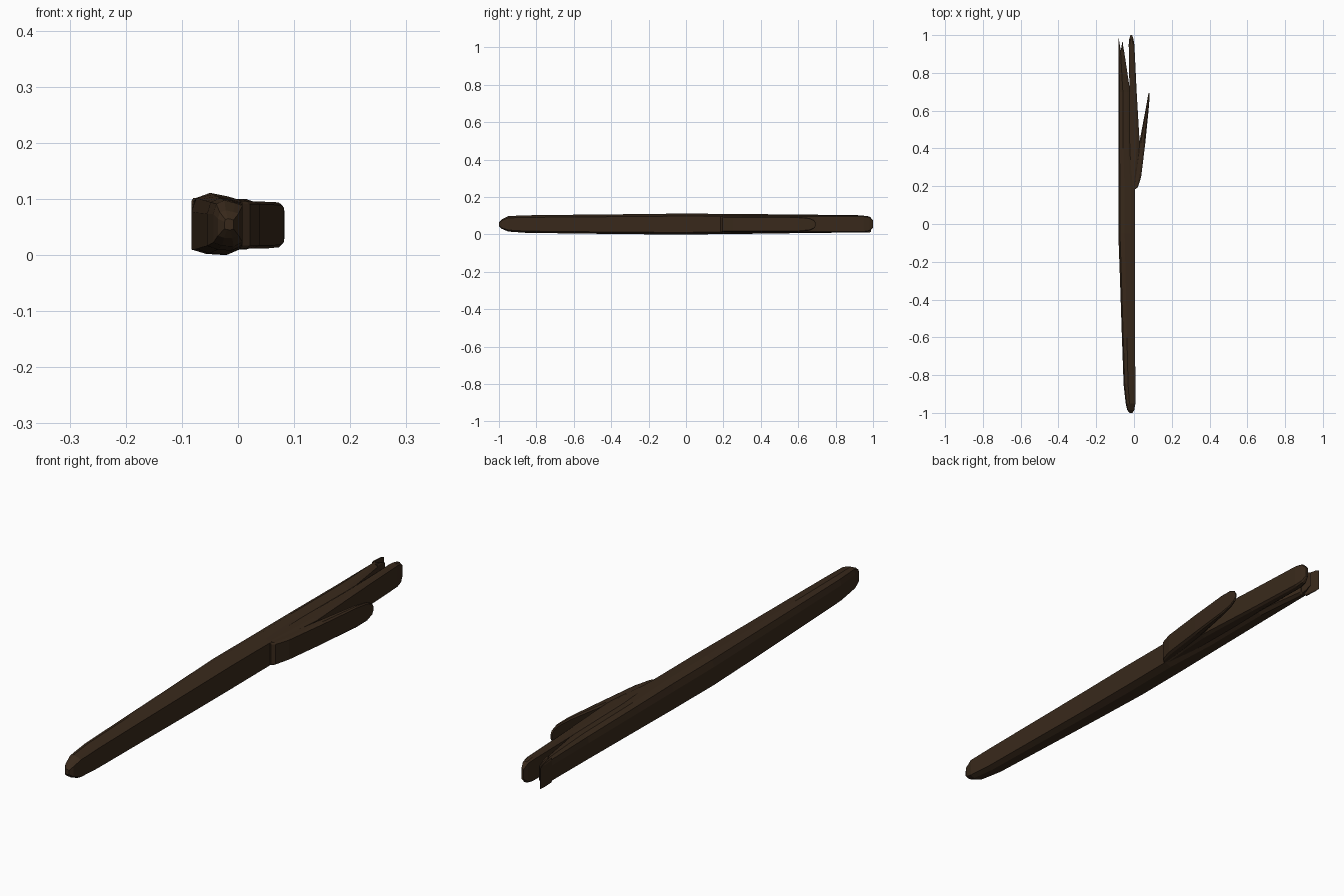
import bpy, bmesh

bark = bpy.data.materials.new("dark_bark")
bark.diffuse_color = (0.04, 0.022, 0.011, 1)

# Cross-sections as fractions of width and height
LOG = [(0, .09), (.3, .02), (.7, 0), (1, .1), (1, .88), (.75, .94), (.38, 1), (.1, .92), (0, .7)]
SLAB = [(0, .06), (.25, 0), (.75, 0), (1, .06), (1, .94), (.75, 1), (.25, 1), (0, .94)]


def loft(name, profile, stations):
    """Skin a profile along y; each station is (y, left, right, bottom, top)."""
    bm = bmesh.new()
    rings = []
    for y, x0, x1, z0, z1 in stations:
        rings.append([bm.verts.new((x0 + u * (x1 - x0), y, z0 + v * (z1 - z0)))
                      for u, v in profile])
    n = len(profile)
    for a, b in zip(rings, rings[1:]):
        for i in range(n):
            j = (i + 1) % n
            bm.faces.new((a[i], a[j], b[j], b[i]))
    bm.faces.new(rings[0])
    bm.faces.new(rings[-1])
    bmesh.ops.recalc_face_normals(bm, faces=bm.faces)
    mesh = bpy.data.meshes.new(name)
    bm.to_mesh(mesh)
    bm.free()
    mesh.materials.append(bark)
    obj = bpy.data.objects.new(name, mesh)
    bpy.context.collection.objects.link(obj)
    return obj


# Main shaft, running on into the left prong
loft("shaft", LOG, [
    (-1.0, -.024, -.008, .045, .065),
    (-.985, -.036, .001, .03, .08),
    (-.95, -.044, .008, .015, .098),
    (-.85, -.055, .007, .008, .102),
    (-.6, -.064, .006, .005, .105),
    (-.3, -.074, .005, .001, .108),
    (-.05, -.083, .005, 0, .111),
    (.19, -.083, .005, .001, .11),
    (.4, -.083, -.015, .004, .108),
    (.7, -.083, -.02, .008, .105),
    (.92, -.083, -.053, .01, .103)])

# Splintered tips of the left prong
loft("outer_splinter", SLAB, [
    (.92, -.083, -.07, .01, .102),
    (.97, -.083, -.079, .01, .098),
    (.99, -.083, -.082, .012, .09)])
loft("inner_splinter", SLAB, [
    (.91, -.071, -.052, .012, .1),
    (.94, -.066, -.057, .018, .096),
    (.965, -.062, -.06, .03, .085)])

# Middle prong
loft("middle_prong", SLAB, [
    (.19, -.02, .005, .01, .1),
    (.3, -.03, .02, .01, .1),
    (.43, -.032, .03, .01, .1),
    (.7, -.024, .014, .01, .1),
    (.95, -.028, .002, .01, .1),
    (.98, -.025, -.003, .016, .095),
    (1.0, -.019, -.01, .035, .075)])

# Short side branch
loft("side_branch", SLAB, [
    (.185, -.002, .008, .012, .097),
    (.195, -.002, .021, .012, .096),
    (.25, 0, .038, .012, .096),
    (.43, .028, .06, .012, .095),
    (.6, .06, .077, .014, .094),
    (.66, .071, .082, .02, .088),
    (.685, .075, .083, .032, .076),
    (.693, .077, .082, .045, .063)])
